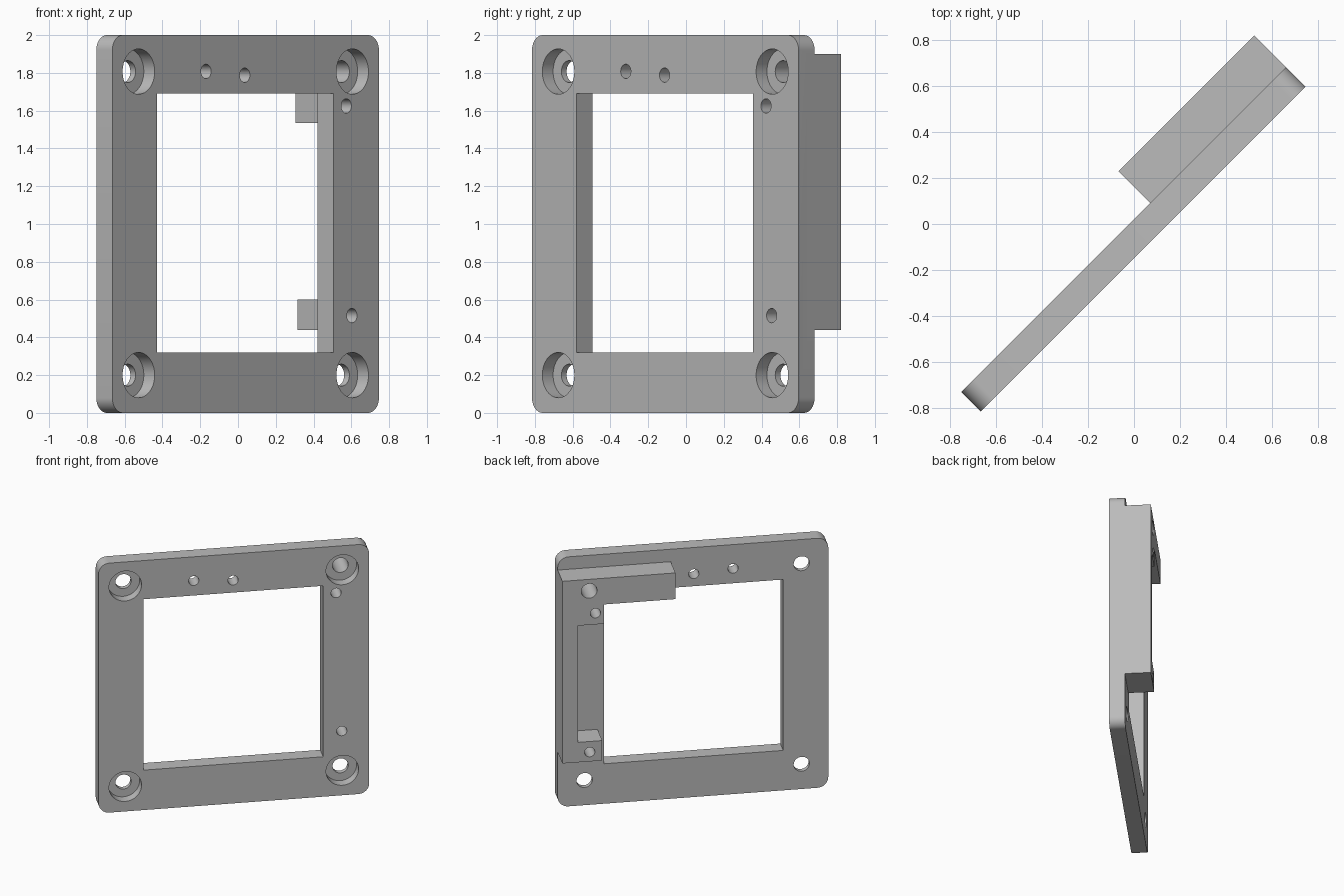
import bpy, bmesh, math
from mathutils import Matrix

if "Cube" in bpy.data.objects:
    bpy.data.objects.remove(bpy.data.objects["Cube"], do_unlink=True)

grey = bpy.data.materials.new("plain_grey")
colour = (0.5, 0.5, 0.5, 1)
grey.diffuse_color = colour
grey.use_nodes = True
grey.node_tree.nodes["Principled BSDF"].inputs["Base Color"].default_value = colour

FRONT, BACK, PAD = -0.106, 0.014, 0.21   # depths of the faces
LEFT, RIGHT = -1.047, 0.949              # ends of the plate


def make_object(name, bm):
    bmesh.ops.recalc_face_normals(bm, faces=bm.faces)
    mesh = bpy.data.meshes.new(name)
    bm.to_mesh(mesh)
    bm.free()
    mesh.materials.append(grey)
    obj = bpy.data.objects.new(name, mesh)
    bpy.context.collection.objects.link(obj)
    return obj


def extrude_profile(name, points, y0, y1, radius=0):
    """Upright (x, z) outline pushed from y0 to y1, with optional round corners."""
    bm = bmesh.new()
    face = bm.faces.new([bm.verts.new((x, y0, z)) for x, z in points])
    if radius:
        bmesh.ops.bevel(bm, geom=bm.verts[:], offset=radius, segments=10,
                        profile=0.5, affect='VERTICES')
        face = bm.faces[:][0]
    out = bmesh.ops.extrude_face_region(bm, geom=[face], use_keep_orig=True)
    bmesh.ops.translate(bm, vec=(0, y1 - y0, 0),
                        verts=[g for g in out["geom"] if isinstance(g, bmesh.types.BMVert)])
    return make_object(name, bm)


def rectangle(x0, x1, z0, z1):
    return [(x0, z0), (x1, z0), (x1, z1), (x0, z1)]


def drill(name, x, z, radius, y0, y1):
    bm = bmesh.new()
    place = Matrix.Translation((x, (y0 + y1) / 2, z)) @ Matrix.Rotation(math.pi / 2, 4, 'X')
    bmesh.ops.create_cone(bm, cap_ends=True, segments=48, radius1=radius,
                          radius2=radius, depth=y1 - y0, matrix=place)
    return make_object(name, bm)


def combine(target, tool, operation):
    mod = target.modifiers.new(tool.name, 'BOOLEAN')
    mod.operation, mod.solver, mod.object = operation, 'EXACT', tool
    bpy.ops.object.select_all(action='DESELECT')
    bpy.context.view_layer.objects.active = target
    target.select_set(True)
    bpy.ops.object.modifier_apply(modifier=mod.name)
    bpy.data.objects.remove(tool, do_unlink=True)


# Rounded plate
frame = extrude_profile("mounting_frame", rectangle(LEFT, RIGHT, 0, 2), FRONT, BACK, 0.08)

# Raised bracket on the back: top bar, side web and two pads
bracket = extrude_profile("bracket", [
    (0.115, 1.69), (0.642, 1.69), (0.642, 1.535), (0.835, 1.535), (0.835, 0.6),
    (0.655, 0.6), (0.655, 0.44), (RIGHT, 0.44), (RIGHT, 1.9), (0.115, 1.9)], -0.03, PAD)
combine(frame, bracket, 'UNION')

# Window opening
window = extrude_profile("window_cutter", rectangle(-0.714, 0.609, 0.32, 1.69), -0.3, BACK + 0.001)
combine(frame, window, 'DIFFERENCE')

# Counterbored corner holes
for x in (-0.85, 0.751):
    for z in (0.2, 1.807):
        combine(frame, drill("counterbore", x, z, 0.12, -0.3, -0.025), 'DIFFERENCE')
        combine(frame, drill("bolt_hole", x, z, 0.058, -0.3, 0.4), 'DIFFERENCE')

# Small screw holes
for x, z in ((-0.345, 1.808), (-0.055, 1.788), (0.705, 1.625), (0.747, 0.515)):
    combine(frame, drill("screw_hole", x, z, 0.038, -0.3, 0.4), 'DIFFERENCE')

# Turn diagonal and smooth the curved walls
frame.data.transform(Matrix.Rotation(math.radians(45), 4, 'Z'))
bpy.ops.object.shade_smooth_by_angle(angle=math.radians(30))
